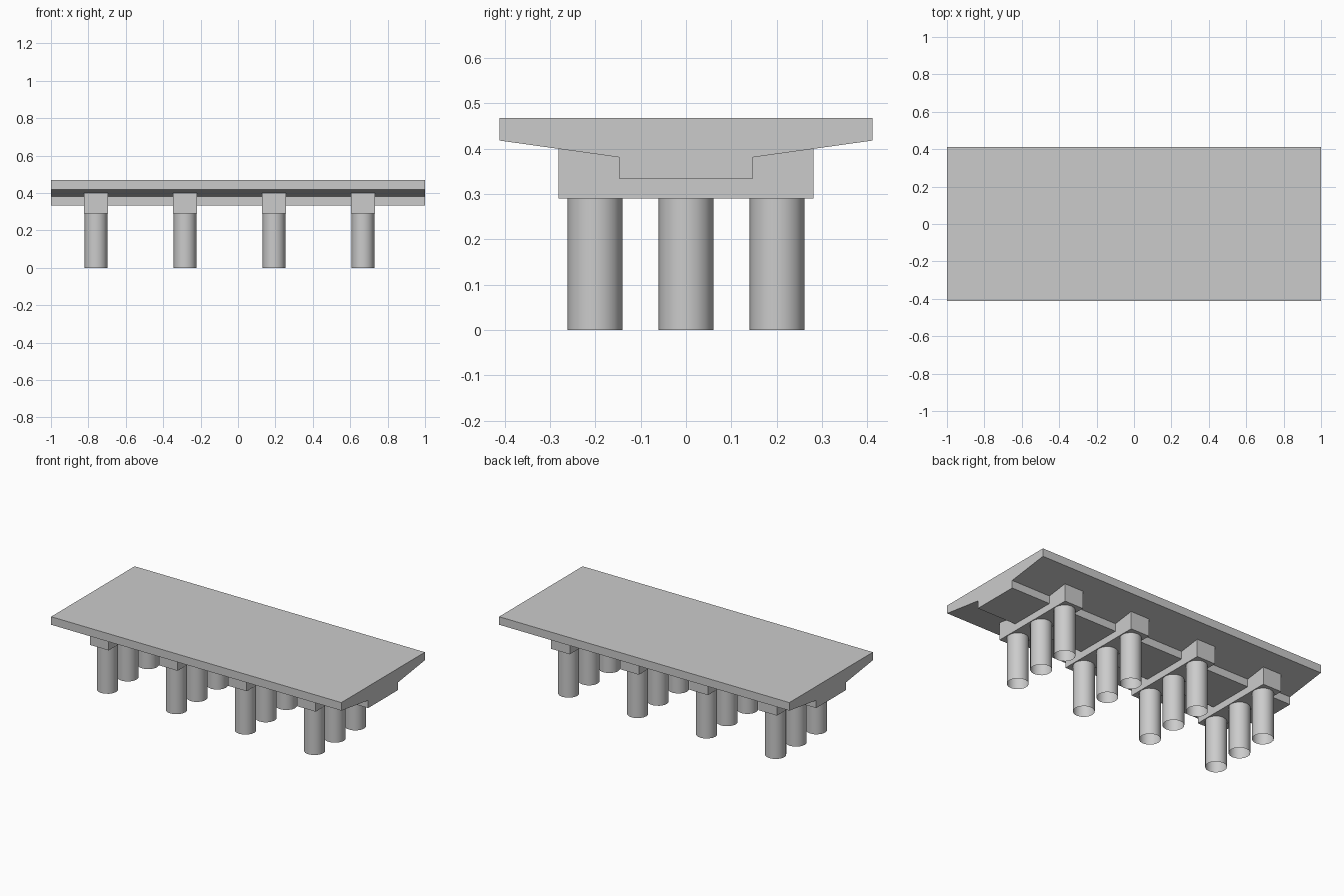
import bpy, bmesh
from mathutils import Matrix

if "Cube" in bpy.data.objects:
    bpy.data.objects.remove(bpy.data.objects["Cube"])


def add_object(name, bm):
    bmesh.ops.recalc_face_normals(bm, faces=bm.faces)
    mesh = bpy.data.meshes.new(name)
    bm.to_mesh(mesh)
    bm.free()
    obj = bpy.data.objects.new(name, mesh)
    bpy.context.collection.objects.link(obj)
    return obj


def prism(name, profile, x0, x1):
    """Extrude a closed (y, z) profile along x."""
    bm = bmesh.new()
    face = bm.faces.new([bm.verts.new((x0, y, z)) for y, z in profile])
    ext = bmesh.ops.extrude_face_region(bm, geom=[face])
    moved = [v for v in ext["geom"] if isinstance(v, bmesh.types.BMVert)]
    bmesh.ops.translate(bm, verts=moved, vec=(x1 - x0, 0, 0))
    return add_object(name, bm)


def column(name, x, y, radius, height):
    """Open-ended round column standing on the ground."""
    bm = bmesh.new()
    bmesh.ops.create_cone(bm, cap_ends=False, segments=16, radius1=radius,
                          radius2=radius, depth=height,
                          matrix=Matrix.Translation((x, y, height / 2)))
    obj = add_object(name, bm)
    for p in obj.data.polygons:
        p.use_smooth = True
    return obj


# Deck with tapered wings and a central box girder
half = [(0.411, 0.468), (0.411, 0.418), (0.147, 0.381), (0.147, 0.333)]
prism("bridge_deck", half + [(-y, z) for y, z in reversed(half)], -1, 1)

# Piers: a cap beam cradling the girder, on three columns
cap = [(0.281, 0.40), (0.281, 0.29)]
cap_in = [(0.147, 0.381), (0.147, 0.333)]
right = list(reversed(cap_in)) + list(reversed(cap))[::-1]
cap_profile = right + [(-y, z) for y, z in reversed(right)]
for i in range(4):
    x = -0.759 + i * 0.4757
    prism(f"pier_cap_{i + 1}", cap_profile, x - 0.064, x + 0.064)
    for j, y in enumerate((-0.201, 0, 0.201)):
        column(f"pier_column_{i + 1}_{j + 1}", x, y, 0.0605, 0.29)
